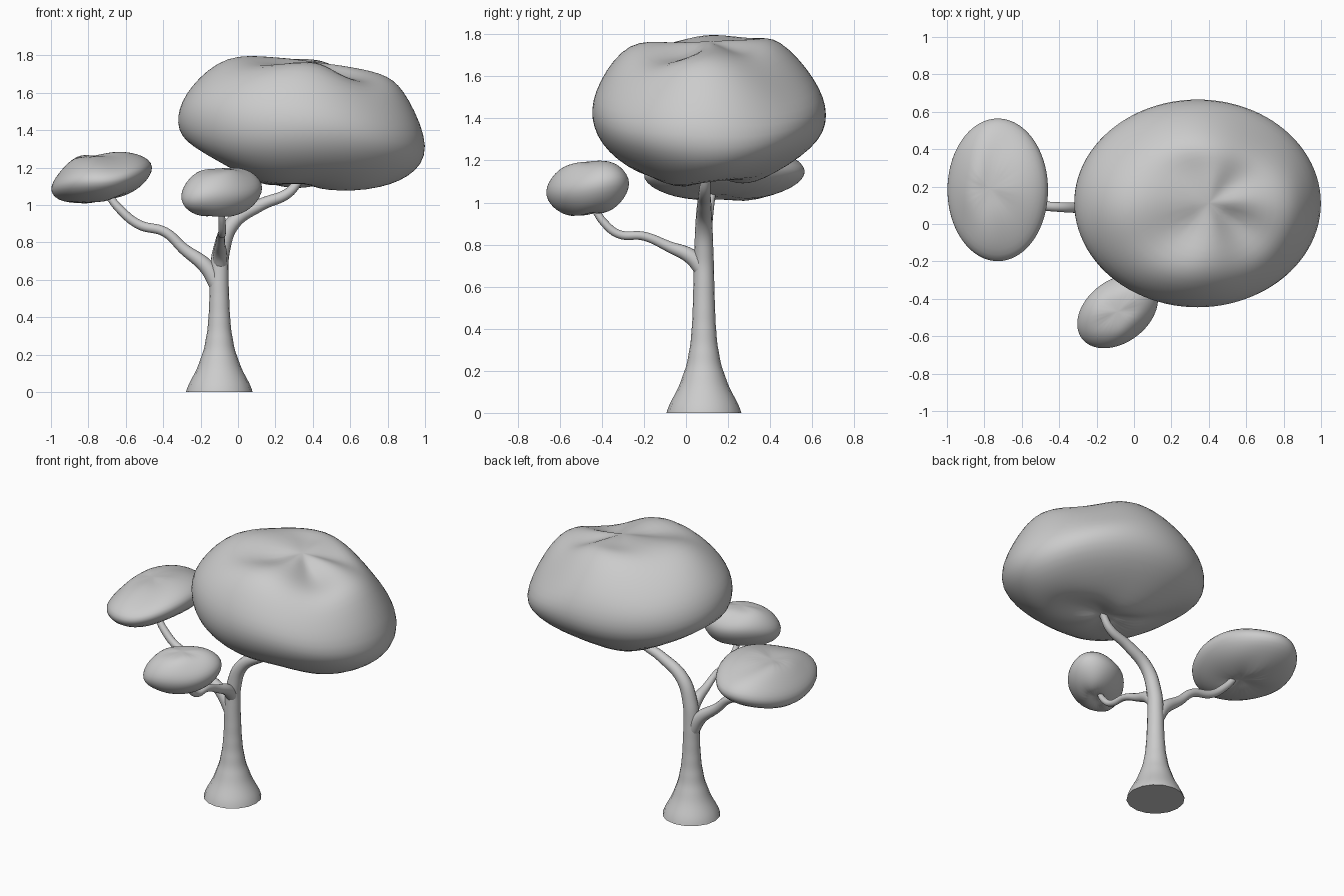
import bpy, bmesh
from math import sin, cos, pi
from mathutils import Vector

if "Cube" in bpy.data.objects:
    bpy.data.objects.remove(bpy.data.objects["Cube"])


def limb(name, points):
    """Tapered round limb along a smooth path of (x, y, z, radius)."""
    cu = bpy.data.curves.new(name, 'CURVE')
    cu.dimensions = '3D'
    cu.bevel_depth = 1.0
    cu.bevel_resolution = 6
    cu.resolution_u = 8
    cu.use_fill_caps = True
    sp = cu.splines.new('BEZIER')
    sp.radius_interpolation = 'CARDINAL'
    sp.bezier_points.add(len(points) - 1)
    for bp, (x, y, z, r) in zip(sp.bezier_points, points):
        bp.co = (x, y, z)
        bp.radius = r
        bp.handle_left_type = bp.handle_right_type = 'AUTO'
    ob = bpy.data.objects.new(name, cu)
    bpy.context.collection.objects.link(ob)
    bpy.ops.object.select_all(action='DESELECT')
    bpy.context.view_layer.objects.active = ob
    ob.select_set(True)
    bpy.ops.object.convert(target='MESH')
    bpy.ops.object.shade_smooth_by_angle(angle=0.9)


def canopy(name, top, rings, bottom, wave, dip=0.0, sag=0.0, loc=(0, 0, 0), turn=0.0, seg=24):
    """Foliage lump lofted through rings given as
    right x,z / left x,z / front y,z / back y,z, from top to bottom.
    dip sinks the diagonals of the upper rings into shallow valleys,
    sag lowers the front right of the lower rings."""
    def pole(p):
        return Vector((p[0], p[2], p[0], p[2], p[1], p[2], p[1], p[2]))
    raw = [pole(top)] + [Vector(r) for r in rings] + [pole(bottom)]
    # push the rings out to make up for subdivision shrinkage
    cage = [p + (2 * p - a - b) / 5 for a, p, b in zip(raw, raw[1:], raw[2:])]
    bm = bmesh.new()
    loops = []
    for k, (xr, zr, xl, zl, yf, zf, yb, zb) in enumerate(cage):
        loop = []
        for i in range(seg):
            t = 2 * pi * i / seg
            c, s = cos(t), sin(t)
            z = (zr if c > 0 else zl) * c * c + (zb if s > 0 else zf) * s * s
            z += wave * (sin(3 * t + 1.1 * k) + 0.6 * sin(5 * t + 2 + 2.3 * k))
            if k < 3:
                z -= dip * sin(2 * t) ** 2 * (1.3 if c > 0 else 0.6)
            elif c > 0 and s < 0:
                z -= sag * sin(2 * t) ** 2
            loop.append(bm.verts.new(((xr + xl) / 2 + (xr - xl) / 2 * c,
                                      (yb + yf) / 2 + (yb - yf) / 2 * s, z)))
        loops.append(loop)
    tip, base = bm.verts.new(top), bm.verts.new(bottom)
    for i in range(seg):
        j = (i + 1) % seg
        bm.faces.new((tip, loops[0][i], loops[0][j]))
        bm.faces.new((base, loops[-1][j], loops[-1][i]))
        for a, b in zip(loops, loops[1:]):
            bm.faces.new((a[i], b[i], b[j], a[j]))
    bmesh.ops.recalc_face_normals(bm, faces=bm.faces)
    for f in bm.faces:
        f.smooth = True
    me = bpy.data.meshes.new(name)
    bm.to_mesh(me)
    bm.free()
    ob = bpy.data.objects.new(name, me)
    bpy.context.collection.objects.link(ob)
    ob.location = loc
    ob.rotation_euler.z = turn
    sub = ob.modifiers.new('smooth', 'SUBSURF')
    sub.levels = sub.render_levels = 2


# Trunk with flared foot, bending over to the right
limb('trunk', [
    (-.10, .085, 0, .178), (-.10, .085, .1, .132), (-.10, .085, .2, .092),
    (-.10, .085, .3, .069), (-.10, .085, .4, .058), (-.10, .085, .5, .053),
    (-.10, .085, .6, .050), (-.090, .085, .75, .046),
    (-.03, .085, .9, .040), (.12, .087, 1.0, .033), (.27, .09, 1.065, .027),
    (.34, .10, 1.15, .022)])

# Left branch
limb('left_branch', [
    (-.105, .085, .56, .042), (-.165, .085, .665, .041), (-.29, .087, .765, .030),
    (-.39, .09, .855, .026), (-.53, .10, .895, .025), (-.63, .11, .975, .023),
    (-.70, .125, 1.06, .020)])

# Front branch
limb('front_branch', [
    (-.095, .085, .67, .038), (-.095, .03, .738, .037), (-.095, -.08, .79, .026),
    (-.09, -.20, .84, .021), (-.085, -.32, .85, .020), (-.085, -.39, .905, .019),
    (-.09, -.44, .98, .017)])

# Large canopy
canopy('large_canopy', (.40, .11, 1.77), [
    (.62, 1.73, .18, 1.79, -.08, 1.75, .32, 1.785),
    (.80, 1.68, -.06, 1.79, -.27, 1.74, .45, 1.765),
    (.91, 1.56, -.25, 1.64, -.41, 1.58, .61, 1.58),
    (1.01, 1.31, -.32, 1.48, -.447, 1.41, .667, 1.41),
    (.91, 1.17, -.28, 1.33, -.37, 1.25, .60, 1.26),
    (.72, 1.10, -.08, 1.23, -.18, 1.12, .37, 1.12),
    (.52, 1.12, .12, 1.12, 0, 1.11, .24, 1.11)],
    (.34, .10, 1.14), .012, dip=.045, sag=.02)

# Left canopy
canopy('left_canopy', (-.77, .19, 1.262), [
    (-.65, 1.28, -.87, 1.25, .04, 1.25, .33, 1.265),
    (-.53, 1.265, -.94, 1.19, -.10, 1.21, .48, 1.23),
    (-.455, 1.20, -1.0, 1.10, -.205, 1.14, .568, 1.15),
    (-.52, 1.10, -.96, 1.03, -.13, 1.06, .50, 1.07),
    (-.63, 1.05, -.84, 1.01, .03, 1.02, .33, 1.02)],
    (-.70, .17, 1.035), .005)

# Small front canopy
canopy('front_canopy', (0, 0, 1.195), [
    (.11, 1.195, -.11, 1.175, -.08, 1.18, .08, 1.19),
    (.19, 1.17, -.19, 1.13, -.13, 1.14, .13, 1.16),
    (.245, 1.10, -.242, 1.04, -.17, 1.06, .17, 1.09),
    (.19, 1.0, -.20, .97, -.13, .98, .13, 1.0),
    (.10, .955, -.10, .94, -.06, .94, .06, .95)],
    (0, 0, .965), .004, loc=(-.088, -.468, 0), turn=.65)
